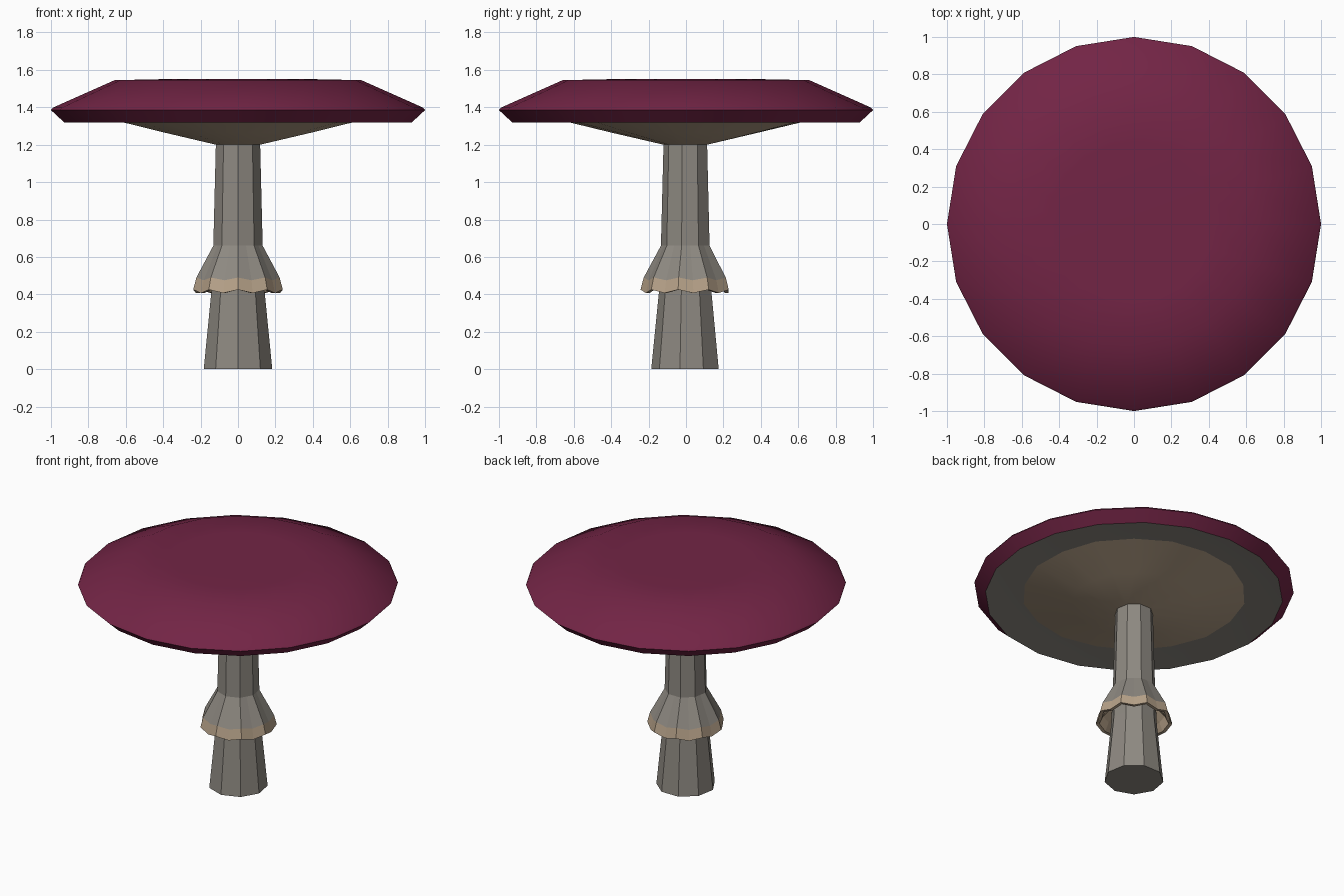
import bpy
import math

if "Cube" in bpy.data.objects:
    bpy.data.objects.remove(bpy.data.objects["Cube"])


def material(name, rgb):
    m = bpy.data.materials.new(name)
    m.diffuse_color = (*rgb, 1)
    m.use_nodes = True
    m.node_tree.nodes["Principled BSDF"].inputs["Base Color"].default_value = m.diffuse_color
    return m


WINE = material("wine", (0.17, 0.018, 0.06))
GREY = material("stone_grey", (0.27, 0.25, 0.22))
CREAM = material("cream", (0.47, 0.36, 0.25))


def lathe(name, rings, sides, start, mats, bands, smooth=None, close=False):
    """Rings are (radius, z, odd radius factor, odd z offset); bands hold a material index per strip."""
    verts, faces, slots = [], [], []
    for r, z, f, dz in rings:
        for i in range(sides):
            a = math.radians(start) + 2 * math.pi * i / sides
            k, d = (f, dz) if i % 2 else (1, 0)
            verts.append((r * k * math.cos(a), r * k * math.sin(a), z + d))
    n = len(rings)
    for j in range(n if close else n - 1):
        a, b = j * sides, (j + 1) % n * sides
        for i in range(sides):
            k = (i + 1) % sides
            faces.append((a + i, a + k, b + k, b + i))
            slots.append(bands[j])
    if not close:
        faces.append(tuple(reversed(range(sides))))
        slots.append(bands[0])
        faces.append(tuple(range((n - 1) * sides, n * sides)))
        slots.append(bands[-1])
    me = bpy.data.meshes.new(name)
    me.from_pydata(verts, [], faces)
    for m in mats:
        me.materials.append(m)
    me.polygons.foreach_set("material_index", slots)
    me.update()
    ob = bpy.data.objects.new(name, me)
    bpy.context.collection.objects.link(ob)
    if smooth:
        bpy.ops.object.select_all(action='DESELECT')
        ob.select_set(True)
        bpy.context.view_layer.objects.active = ob
        bpy.ops.object.shade_smooth_by_angle(angle=math.radians(smooth))
    return ob


def plain(points):
    return [(r, z, 1, 0) for r, z in points]


# Nine-sided tapering stem
lathe("stem", plain([(0.186, 0), (0.145, 0.41), (0.134, 0.66), (0.12, 1.21)]),
      9, -90, [GREY], [0, 0, 0])

# Flared skirt with a scalloped cream hem, hollow underneath
C = math.cos(math.radians(20))
lathe("skirt", [
    (0.125, 0.55, C, 0), (0.195, 0.475, C, -0.012), (0.22, 0.425, C, -0.018),
    (0.243, 0.425, C, -0.018), (0.226, 0.49, C, -0.015), (0.134, 0.66, C, 0),
], 18, -90, [GREY, CREAM], [1, 1, 1, 1, 0, 0], close=True)

# Gill cone, nine-sided at the stem and rounder at the rim
lathe("gills", [(0.12, 1.20, C, 0), (0.40, 1.265, 0.97, 0), (0.70, 1.338, 0.99, 0),
                (0.66, 1.35, 1, 0)],
      18, -90, [CREAM], [0, 0, 0], smooth=30)

# Wide twenty-sided cap with a grey underside
lathe("cap", plain([(0.68, 1.341), (0.93, 1.32), (1.0, 1.385), (0.99, 1.398),
                    (0.66, 1.545), (0.42, 1.55)]),
      20, 0, [GREY, WINE], [0, 1, 1, 1, 1], smooth=30)
